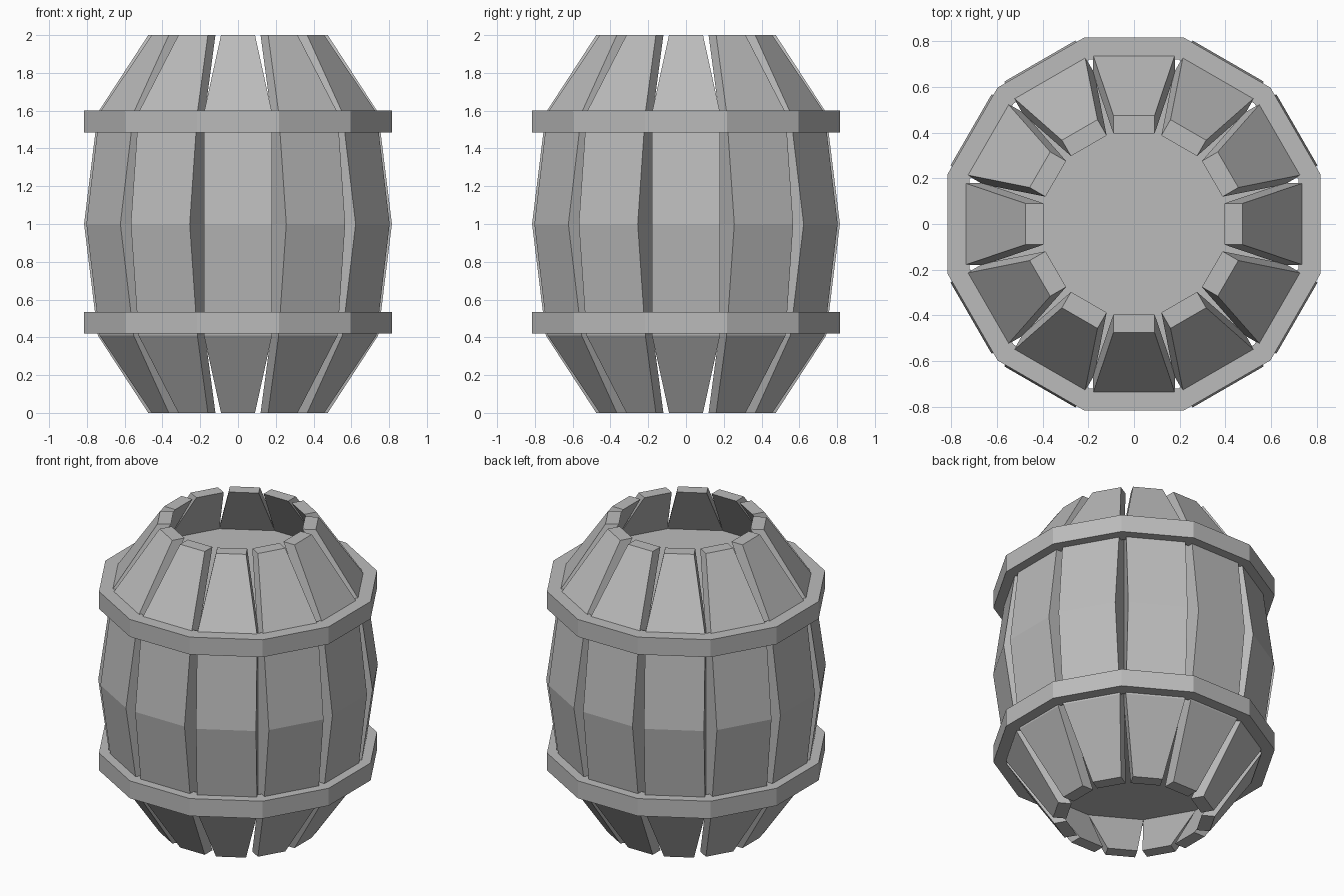
import bpy
import bmesh
from math import cos, sin, pi

SIDES = 12
STEP = 2 * pi / SIDES

cube = bpy.data.objects.get("Cube")
if cube:
    bpy.data.objects.remove(cube, do_unlink=True)

grey = bpy.data.materials.new("plain grey")
grey.use_nodes = True
colour = (0.5, 0.5, 0.5, 1)
grey.diffuse_color = colour
grey.node_tree.nodes["Principled BSDF"].inputs["Base Color"].default_value = colour


def finish(name, bm):
    bmesh.ops.recalc_face_normals(bm, faces=bm.faces)
    mesh = bpy.data.meshes.new(name)
    bm.to_mesh(mesh)
    bm.free()
    mesh.materials.append(grey)
    obj = bpy.data.objects.new(name, mesh)
    bpy.context.collection.objects.link(obj)
    return obj


def stave(index, belly):
    # Lofted plank: height, outer radius, inner radius, half width
    upper = [(1.0, belly, 0.67, 0.18), (1.59, 0.742, 0.66, 0.18), (2.0, 0.475, 0.395, 0.09)]
    sections = [(2 - z, o, i, w) for z, o, i, w in reversed(upper[1:])] + upper
    angle = index * STEP
    bm = bmesh.new()
    loops = []
    for z, outer, inner, w in sections:
        corners = [(outer, -w), (outer, w), (inner, w), (inner, -w)]
        loops.append([bm.verts.new((r * cos(angle) - t * sin(angle),
                                    r * sin(angle) + t * cos(angle), z)) for r, t in corners])
    for low, high in zip(loops, loops[1:]):
        for k in range(4):
            n = (k + 1) % 4
            bm.faces.new((low[k], low[n], high[n], high[k]))
    bm.faces.new(loops[0])
    bm.faces.new(loops[-1])
    finish(f"stave_{index + 1}", bm)


def polygon(bm, apothem, z):
    radius = apothem / cos(STEP / 2)
    return [bm.verts.new((radius * cos((k + 0.5) * STEP), radius * sin((k + 0.5) * STEP), z))
            for k in range(SIDES)]


def hoop(name, z0, z1):
    bm = bmesh.new()
    loops = [polygon(bm, r, z) for r, z in ((0.815, z0), (0.815, z1), (0.72, z1), (0.72, z0))]
    for a, b in zip(loops, loops[1:] + loops[:1]):
        for k in range(SIDES):
            n = (k + 1) % SIDES
            bm.faces.new((a[k], a[n], b[n], b[k]))
    finish(name, bm)


def lid(name, z):
    bm = bmesh.new()
    bm.faces.new(polygon(bm, 0.63, z))
    finish(name, bm)


# Staves: the diagonal ones bulge slightly past the hoops
for i in range(SIDES):
    stave(i, 0.815 if i % 3 == 0 else 0.823)

# Hoops
hoop("lower_hoop", 0.42, 0.535)
hoop("upper_hoop", 1.485, 1.60)

# Recessed ends
lid("bottom_lid", 0.35)
lid("top_lid", 1.65)
